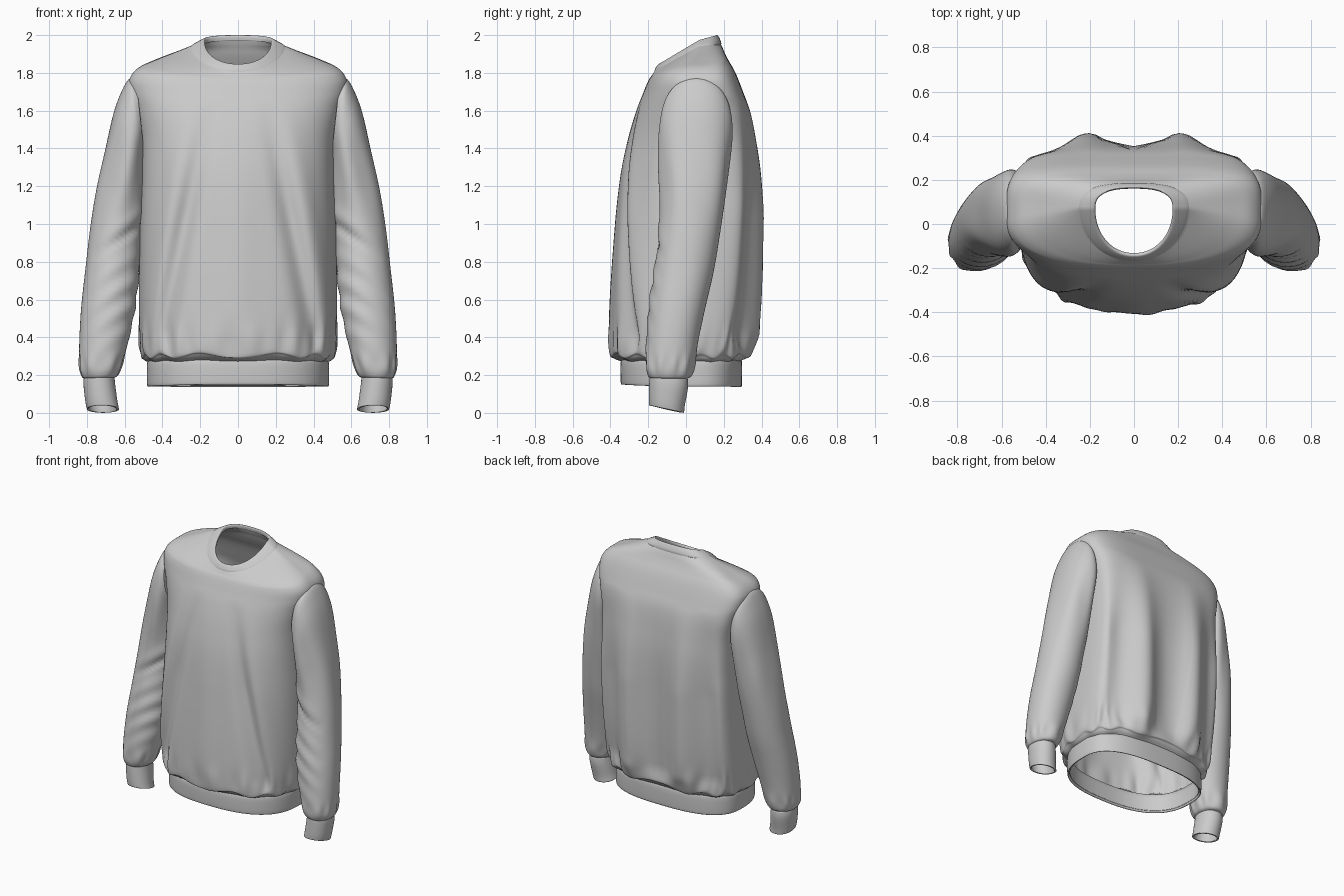
import bpy, bmesh, math
from math import sin, cos, pi, exp


def spline(keys, steps):
    """Catmull-Rom interpolation through rows of numbers."""
    rows = []
    for i in range(len(keys) - 1):
        p = [keys[max(0, i - 1)], keys[i], keys[i + 1], keys[min(len(keys) - 1, i + 2)]]
        for k in range(steps):
            t = k / steps
            rows.append([b + 0.5 * t * (c - a + t * (2*a - 5*b + 4*c - d + t * (3*(b - c) + d - a)))
                         for a, b, c, d in zip(*p)])
    rows.append(list(keys[-1]))
    return rows


def loft(name, rings, thickness, mirror=False, hole=None):
    """Skin closed rings into a thin cloth tube."""
    bm = bmesh.new()
    grid = [[bm.verts.new(p) for p in r] for r in rings]
    n = len(grid[0])
    for lo, hi in zip(grid, grid[1:]):
        for j in range(n):
            k = (j + 1) % n
            bm.faces.new((lo[j], lo[k], hi[k], hi[j]))
    if hole:
        out = [f for f in bm.faces if hole(f.calc_center_median())]
        bmesh.ops.delete(bm, geom=out, context='FACES')
    for f in bm.faces:
        f.smooth = True
    me = bpy.data.meshes.new(name)
    bm.to_mesh(me)
    bm.free()
    ob = bpy.data.objects.new(name, me)
    bpy.context.collection.objects.link(ob)
    if mirror:
        ob.modifiers.new("Mirror", 'MIRROR').use_mirror_merge = False
    s = ob.modifiers.new("Cloth", 'SOLIDIFY')
    s.thickness = thickness
    s.offset = -1
    return ob


def clamp(v):
    return min(1, max(0, v))


def bump(v, centre, width):
    return exp(-((v - centre) / width) ** 2)


def spow(v, e):
    return math.copysign(abs(v) ** e, v)


def torso_ring(row, folds=False, n=160):
    """Ring with separate front / side / back heights and depths."""
    zf, zs, zb, hw, yf, yb = row
    top = clamp((zs - 1.80) / 0.14)
    yc, pts = 0.03 + 0.04 * top, []
    n_back = 2.7 + 2.1 * clamp((zs - 0.3) / 0.8) - 2.2 * top
    n_front = 2.5 - 0.4 * top
    for j in range(n):
        a = 2 * pi * j / n
        c, s = cos(a), sin(a)
        back = s > 0
        e = 2 / (n_back if back else n_front)
        x = hw * spow(c, e)
        y = yc + (yb - yc if back else yc - yf) * spow(s, e)
        z = zs + ((zb if back else zf) - zs) * abs(s) ** (2 + (e - 2) * top)
        if folds:
            fade = clamp((1.65 - z) / 0.6) * clamp((z - 0.29) / 0.12)
            w = clamp(abs(s) * 1.5)
            if back:
                y += 0.038 * fade * w * cos(2 * pi * (abs(x) - 0.21) / 0.36)
            else:
                # diagonal drag folds running to the hem corners
                line = 0.25 + 0.2 * (1.4 - z)
                y += fade * w * (0.034 * bump(abs(x), line - 0.05, 0.05)
                                 - 0.022 * bump(abs(x), line + 0.05, 0.06)
                                 - 0.012 * bump(x, 0, 0.09))
            # gathers above the waistband
            g = bump(z, 0.37, 0.09) * clamp((z - 0.285) / 0.03)
            r = 1 + g * (0.016 * sin(17 * a + 1.2 * sin(3 * a)) + 0.012 * sin(29 * a + 1))
            x, y = x * (1 + (r - 1) * 0.5), y * r
            z += 0.014 * bump(z, 0.31, 0.03) * sin(13 * a + 2 * sin(2 * a))
        pts.append((x, y, z))
    return pts


def sleeve_ring(row, wrinkles=True, tilt=0, n=72):
    """Ring spanning an inner point and an outer point of the arm."""
    xi, zi, xo, zo, y0, y1 = row
    pts = []
    for j in range(n):
        a = 2 * pi * j / n
        c, s = cos(a), sin(a)
        z = (zi + zo) / 2 + (zo - zi) / 2 * c
        k = 1.0
        if wrinkles:
            front = max(0, cos(a + 0.72 * pi)) ** 0.7
            k += 0.04 * front * bump(z, 0.62, 0.24) * sin(46 * z + 5 * c + 2 * s)
            k -= 0.10 * front * bump(z + 0.10 * c, 0.90, 0.025)
            k += 0.05 * front * bump(z + 0.10 * c, 0.97, 0.04)
            k += 0.04 * bump(z, 0.25, 0.05) * sin(9 * a + 2 * sin(2 * a))
            k += 0.03 * bump(z, 1.25, 0.25) * sin(5 * a + 3 * z)
        x = (xi + xo) / 2 + (xo - xi) / 2 * c * k
        dy = (y1 - y0) / 2 * spow(s, 0.9) * k
        pts.append((x, (y0 + y1) / 2 + dy, z - tilt * dy))
    return pts


# Torso: front z, side z, back z, half width, front y, back y
torso = [
    (.275, .270, .275, .475, -.340, .290), (.300, .290, .300, .500, -.380, .322),
    (.340, .340, .340, .520, -.398, .345), (.600, .600, .600, .525, -.392, .366),
    (.950, .950, .950, .520, -.368, .374), (1.25, 1.25, 1.25, .510, -.340, .374),
    (1.45, 1.45, 1.45, .515, -.303, .358), (1.60, 1.60, 1.60, .545, -.262, .336),
    (1.69, 1.69, 1.70, .572, -.228, .302), (1.745, 1.765, 1.80, .575, -.206, .262),
    (1.772, 1.825, 1.865, .530, -.192, .226), (1.785, 1.867, 1.90, .440, -.182, .208),
    (1.800, 1.913, 1.930, .320, -.172, .195), (1.815, 1.943, 1.955, .245, -.162, .183),
    (1.828, 1.958, 1.975, .210, -.152, .175)]
loft("body", [torso_ring(r, True) for r in spline(torso, 8)], 0.012,
     hole=lambda p: abs(p.x) > .46 and ((p.y - .055) / .13) ** 2 + ((p.z - 1.56) / .16) ** 2 < 1)

# Ribbed waistband
band = [(.150, .140, .137, .476, -.340, .290), (.165, .155, .150, .482, -.346, .296),
        (.260, .255, .260, .482, -.347, .297), (.290, .285, .290, .474, -.338, .288)]
loft("waistband", [torso_ring(r) for r in spline(band, 4)], 0.018)

# Neck ribbing, rolled over the opening
collar = [(1.798, 1.935, 1.945, .255, -.166, .186), (1.812, 1.950, 1.963, .238, -.167, .186),
          (1.836, 1.969, 1.988, .200, -.155, .175), (1.847, 1.974, 2.00, .182, -.143, .165),
          (1.838, 1.964, 1.990, .175, -.132, .160), (1.818, 1.945, 1.970, .178, -.134, .162)]
loft("collar", [torso_ring(r) for r in spline(collar, 4)], 0.004)

# Sleeve: inner x, inner z, outer x, outer z, front y, back y
sleeve = [
    (.495, 1.37, .540, 1.77, -.115, .220), (.495, 1.34, .580, 1.765, -.132, .240),
    (.495, 1.31, .622, 1.69, -.142, .247), (.495, 1.26, .661, 1.58, -.146, .242),
    (.500, 1.15, .703, 1.40, -.142, .226), (.505, 1.02, .747, 1.20, -.136, .206),
    (.515, .880, .782, .980, -.145, .178), (.525, .720, .808, .760, -.172, .145),
    (.545, .550, .830, .560, -.197, .102), (.580, .380, .840, .380, -.211, .065),
    (.615, .250, .840, .250, -.215, .045), (.635, .200, .828, .195, -.203, .030),
    (.655, .185, .812, .180, -.186, .008)]
loft("sleeve", [sleeve_ring(r) for r in spline(sleeve[::-1], 7)], 0.010, mirror=True)

# Sleeve cuffs
cuff = [(.630, .020, .800, .020, -.195, -.010), (.638, .060, .808, .060, -.196, -.006),
        (.650, .150, .818, .150, -.194, .010), (.655, .200, .815, .200, -.190, .010)]
loft("cuff", [sleeve_ring(r, False, 0.21) for r in spline(cuff, 4)], 0.012, mirror=True)
